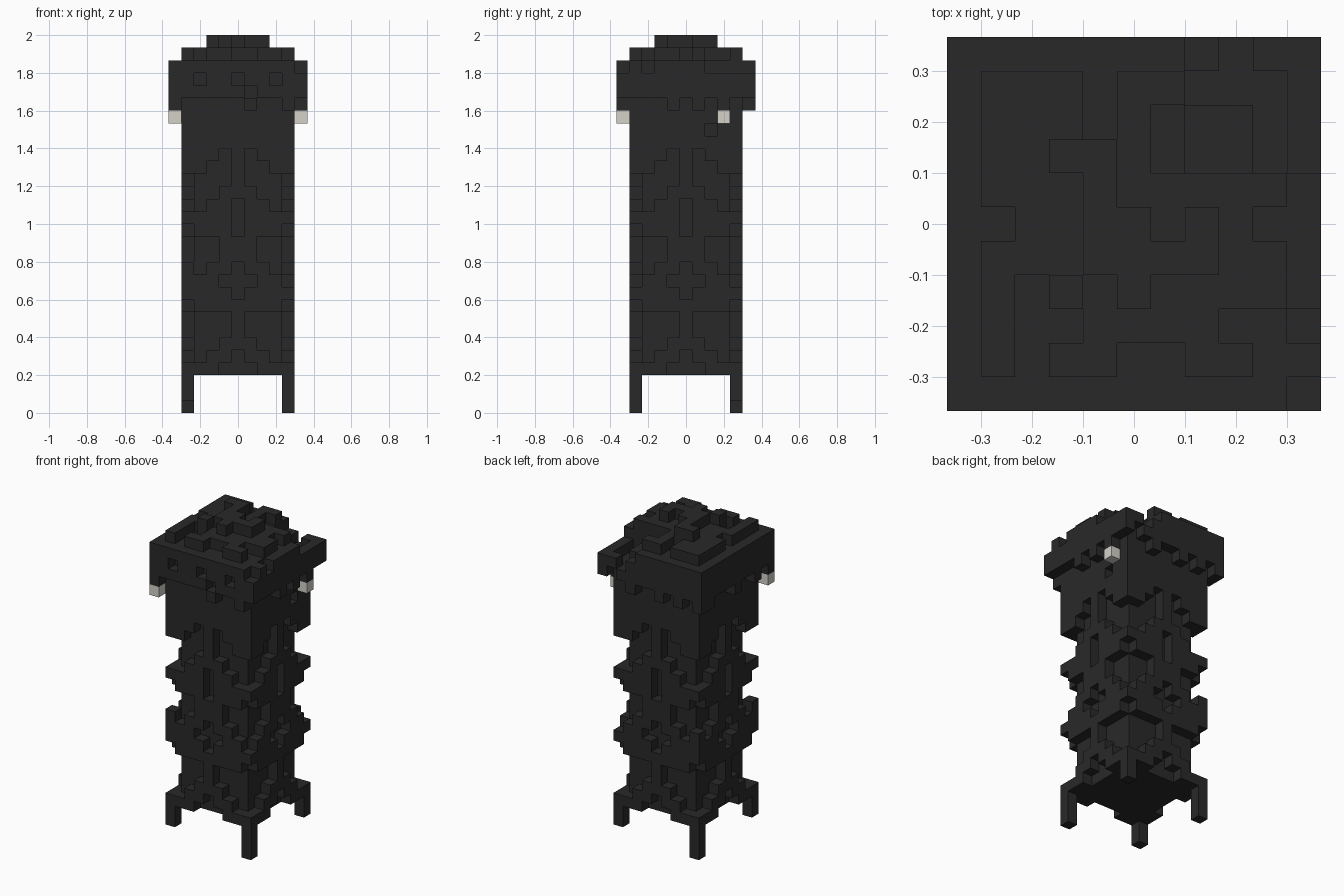
import bpy, bmesh
from mathutils import Vector

cube = bpy.data.objects.get("Cube")
if cube:
    bpy.data.objects.remove(cube, do_unlink=True)

UNIT = 2 / 30          # edge of one block


def material(name, rgb):
    m = bpy.data.materials.new(name)
    m.use_nodes = True
    m.diffuse_color = (*rgb, 1)
    bsdf = m.node_tree.nodes["Principled BSDF"]
    bsdf.inputs["Base Color"].default_value = (*rgb, 1)
    bsdf.inputs["Roughness"].default_value = 0.9
    return m


charcoal = material("charcoal", (0.022, 0.022, 0.022))
bone = material("bone", (0.66, 0.64, 0.59))


def box(x0, x1, y0, y1, z0, z1):
    """All blocks in an inclusive range."""
    return {(x, y, z) for x in range(x0, x1 + 1)
            for y in range(y0, y1 + 1) for z in range(z0, z1 + 1)}


def build(name, cells, solid, mat):
    """Skin a set of blocks, leaving out faces buried in the whole solid."""
    bm = bmesh.new()
    for c in sorted(cells):
        centre = Vector((c[0] - 5, c[1] - 5, c[2] + 0.5))
        for axis in range(3):
            for sign in (-1, 1):
                near = list(c)
                near[axis] += sign
                if tuple(near) in solid:
                    continue
                n, u, v = Vector(), Vector(), Vector()
                n[axis] = sign / 2
                u[(axis + 1) % 3] = 0.5
                v[(axis + 2) % 3] = sign / 2
                ring = (-u - v, u - v, u + v, v - u)
                bm.faces.new([bm.verts.new((centre + n + r) * UNIT) for r in ring])
    bmesh.ops.remove_doubles(bm, verts=bm.verts, dist=0.001)
    bmesh.ops.dissolve_limit(bm, angle_limit=0.01, verts=bm.verts, edges=bm.edges)
    mesh = bpy.data.meshes.new(name)
    bm.to_mesh(mesh)
    bm.free()
    mesh.materials.append(mat)
    ob = bpy.data.objects.new(name, mesh)
    bpy.context.collection.objects.link(ob)


# Trunk core, and the smooth neck above it with one sunken corner on top
core = box(2, 8, 2, 8, 3, 20)
neck = box(1, 9, 1, 9, 21, 27) - {(9, 7, 22)}
neck -= box(7, 9, 7, 9, 27, 27)
neck -= box(9, 9, 7, 9, 26, 26) | box(7, 8, 9, 9, 26, 26)

# Bark: half of one side, corner to middle, from the neck downwards
BARK = """
###.#
##..#
....#
...##
..##.
####.
.###.
...##
...##
#.##.
###..
####.
.####
....#
....#
...##
..##.
###..
""".split()
bark = set()
for row, line in enumerate(BARK):
    z = 20 - row
    for i, ch in enumerate(line + line[-2::-1]):
        if ch == "#":
            a = i + 1
            bark |= {(a, 1, z), (a, 9, z), (1, a, z), (9, a, z)}
# Worn corners on one side
bark -= box(9, 9, 1, 1, 10, 11) | box(9, 9, 9, 9, 10, 11)

# Four corner legs, two of them one block shorter
legs = {(x, y, z) for x in (1, 9) for y in (1, 9) for z in range(3)}
legs -= {(1, 1, 0), (9, 9, 0)}

# Overhanging rim of the head with a ragged lower edge
rim = box(0, 10, 0, 10, 25, 27) - box(1, 9, 1, 9, 25, 27)
edges = {
    "front": ("#.....#..#.", lambda i: (i, 0)),
    "right": ("....#.#.#..", lambda i: (10, i)),
    "back": ("#.#.#..#...", lambda i: (i, 10)),
    "left": ("#.#..#...##", lambda i: (0, i)),
}
for pattern, place in edges.values():
    for i, ch in enumerate(pattern):
        if ch == "#":
            rim.add((*place(i), 24))
# Eye holes, chips and the broken back corner
rim -= {(x, 0, 26) for x in (2, 5, 8)} | {(6, 0, 25)}
rim -= {(10, 0, 27), (10, 2, 27)}
rim -= box(10, 10, 7, 10, 27, 27) | box(7, 10, 10, 10, 27, 27)
rim -= {(8, 10, 26), (9, 10, 25)}

# Stepped crown, back row first; digits are the height in blocks
CROWN = """
111.11...
111.1....
11221....
111211111
.1122121.
111222211
1.2121111
1..1111..
1.11..11.
""".split()
crown = set()
for row, line in enumerate(CROWN):
    for i, ch in enumerate(line):
        if ch != ".":
            crown |= box(i + 1, i + 1, 9 - row, 9 - row, 28, 27 + int(ch))

# Two pale teeth under the rim
teeth = {(0, 0, 23), (10, 8, 23)}

parts = {
    "trunk_core": core, "neck": neck, "bark": bark, "legs": legs,
    "head_rim": rim, "crown": crown, "teeth": teeth,
}
solid = set().union(*parts.values())
for name, cells in parts.items():
    build(name, cells, solid, bone if name == "teeth" else charcoal)
